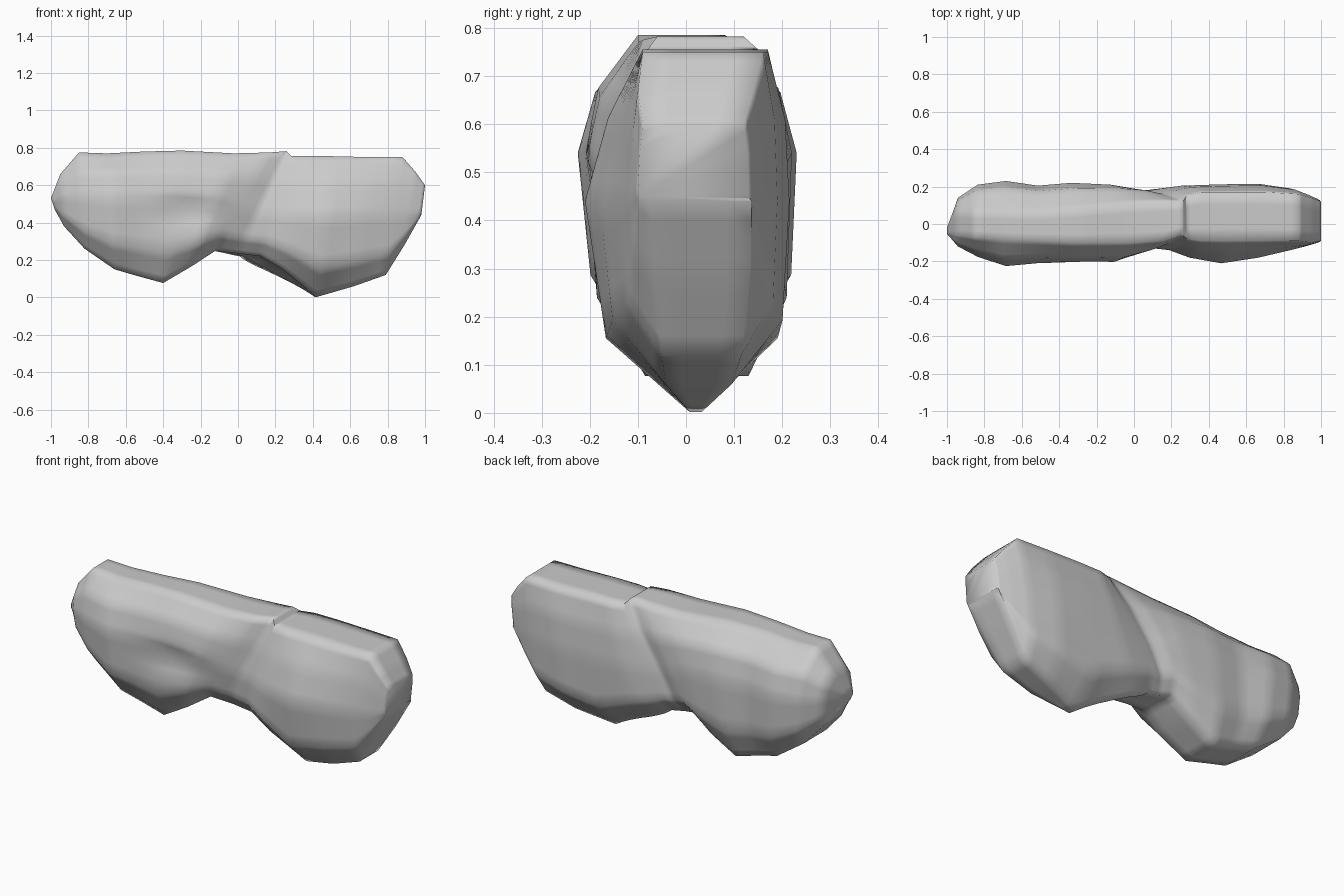
import bpy, bmesh, math
from mathutils import Vector

# Leaning cross-sections, left to right:
# x top, x bottom, z top, z bottom, y top front, y top back, y front, y back, bottom width factor
STATIONS = [
    (-1.00, -0.98, 0.53, 0.47, -0.05, -0.02, -0.06, -0.01, 0.8),
    (-0.95, -0.93, 0.66, 0.38, -0.06, 0.06, -0.12, 0.14, 0.6),
    (-0.85, -0.82, 0.775, 0.26, -0.07, 0.06, -0.175, 0.21, 0.55),
    (-0.70, -0.66, 0.77, 0.15, -0.08, 0.06, -0.225, 0.23, 0.5),
    (-0.50, -0.54, 0.78, 0.115, -0.09, 0.06, -0.21, 0.205, 0.5),
    (-0.30, -0.40, 0.785, 0.077, -0.10, 0.08, -0.21, 0.22, 0.5),
    (-0.02, -0.25, 0.77, 0.165, -0.10, 0.11, -0.21, 0.21, 0.55),
    (0.17, -0.12, 0.775, 0.25, -0.09, 0.12, -0.165, 0.195, 0.55),
    (0.26, 0.00, 0.782, 0.235, -0.06, 0.12, -0.13, 0.17, 0.55),
    (0.285, 0.12, 0.755, 0.22, -0.08, 0.15, -0.14, 0.185, 0.5),
    (0.36, 0.24, 0.755, 0.15, -0.09, 0.17, -0.18, 0.205, 0.45),
    (0.50, 0.42, 0.755, 0.002, -0.09, 0.17, -0.21, 0.212, 0.06),
    (0.70, 0.62, 0.75, 0.06, -0.09, 0.17, -0.18, 0.215, 0.35),
    (0.88, 0.79, 0.75, 0.12, -0.09, 0.16, -0.14, 0.19, 0.5),
    (0.95, 0.89, 0.67, 0.28, -0.10, 0.14, -0.12, 0.16, 0.7),
    (1.00, 0.98, 0.60, 0.44, -0.09, 0.12, -0.10, 0.13, 0.9),
]


def mix(a, b, t):
    return a + (b - a) * t


def section(xt, xb, zt, zb, tf, tb, yf, yb, k):
    """Ten-sided ring: flat top, shoulders, widest line, lower slope, narrow bottom."""
    right = min(max((xt + 0.1) / 0.4, 0), 1)
    wide = min(max(mix(0.54, 0.44, right), zb + 0.02), zt - 0.02)

    def half(top, side, shoulder, low):
        bottom = side * k + 0.02
        return [(top, zt), (mix(top, side, shoulder), mix(zt, wide, 0.45)), (side, wide),
                (mix(bottom, side, low), mix(wide, zb, 0.65)), (bottom, zb)]

    ring = half(tb, yb, 0.8, 0.88) + half(tf, yf, mix(0.75, 0.6, right), 0.8)[::-1]
    return [Vector((mix(xb, xt, (z - zb) / (zt - zb)), y, z)) for y, z in ring]


# Lofted two-lobed boulder
bm = bmesh.new()
rings = [[bm.verts.new(p) for p in section(*s)] for s in STATIONS]
n = len(rings[0])
for a, b in zip(rings, rings[1:]):
    for i in range(n):
        j = (i + 1) % n
        bm.faces.new((a[i], a[j], b[j], b[i]))
bm.faces.new(rings[0])
bm.faces.new(rings[-1][::-1])
bmesh.ops.subdivide_edges(bm, edges=bm.edges[:], cuts=3, use_grid_fill=True)
bmesh.ops.recalc_face_normals(bm, faces=bm.faces[:])

for v in bm.verts:
    x, y, z = v.co
    # Eroded hollow in the front of the left lobe
    if y < -0.08:
        d = ((x + 0.27) / 0.17) ** 2 + ((z - 0.46) / 0.06) ** 2
        v.co.y += 0.045 * math.exp(-d)
    # Crease between the lobes runs further left on the back
    lean = 0.12 * math.exp(-((x - 0.15) / 0.2) ** 2) * max(0, (0.78 - z) / 0.55)
    v.co.x -= lean * min(max(y / 0.12, 0), 1)

mesh = bpy.data.meshes.new("boulder")
bm.to_mesh(mesh)
bm.free()
boulder = bpy.data.objects.new("boulder", mesh)
bpy.context.collection.objects.link(boulder)
bpy.context.view_layer.objects.active = boulder
boulder.select_set(True)
bpy.ops.object.shade_smooth_by_angle(angle=math.radians(85))
